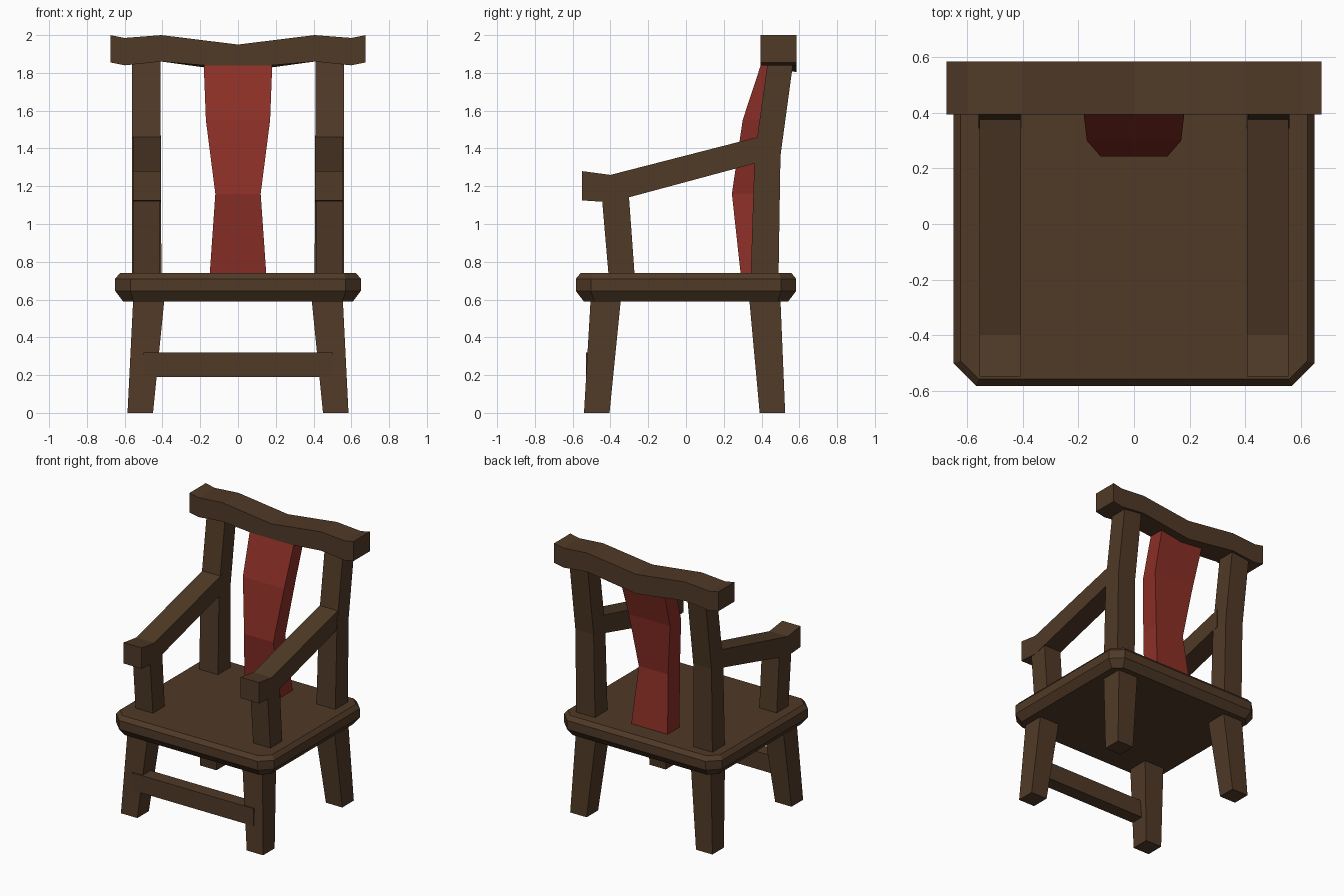
import bpy
import bmesh

cube = bpy.data.objects.get("Cube")
if cube:
    bpy.data.objects.remove(cube, do_unlink=True)


def material(name, rgb):
    mat = bpy.data.materials.new(name)
    mat.use_nodes = True
    mat.diffuse_color = (*rgb, 1)
    mat.node_tree.nodes["Principled BSDF"].inputs["Base Color"].default_value = (*rgb, 1)
    return mat


wood = material("dark brown wood", (0.080, 0.042, 0.020))
red = material("deep red", (0.262, 0.029, 0.020))


def loft(name, rings, mat):
    """Skin a row of equal rings of points and cap both ends."""
    bm = bmesh.new()
    loops = [[bm.verts.new(p) for p in ring] for ring in rings]
    n = len(loops[0])
    for a, b in zip(loops, loops[1:]):
        for i in range(n):
            j = (i + 1) % n
            bm.faces.new((a[i], a[j], b[j], b[i]))
    bm.faces.new(loops[0])
    bm.faces.new(loops[-1])
    bmesh.ops.recalc_face_normals(bm, faces=bm.faces)
    mesh = bpy.data.meshes.new(name)
    bm.to_mesh(mesh)
    bm.free()
    mesh.materials.append(mat)
    obj = bpy.data.objects.new(name, mesh)
    bpy.context.collection.objects.link(obj)
    return obj


def level(x0, x1, y0, y1, z):
    """Horizontal rectangle."""
    return [(x0, y0, z), (x1, y0, z), (x1, y1, z), (x0, y1, z)]


def pair(name, rings, mat):
    """Build a part on the left and its mirror on the right."""
    loft("left_" + name, rings, mat)
    loft("right_" + name, [[(-x, y, z) for x, y, z in r] for r in rings], mat)


# Seat: slab with cut corners and bevelled rims
def seat_ring(inset, z):
    hx, hy, cut = 0.65 - inset, 0.583 - inset, 0.08 - 0.58 * inset
    quarter = [(hx, hy - cut), (hx - cut, hy)]
    pts = quarter + [(-x, y) for x, y in reversed(quarter)]
    pts += [(-x, -y) for x, y in pts]
    return [(x, y, z) for x, y in pts]


loft("seat", [seat_ring(0.042, 0.59), seat_ring(0, 0.645),
              seat_ring(0, 0.71), seat_ring(0.025, 0.74)], wood)

# Splayed, tapering legs
pair("front_leg", [level(0.45, 0.585, -0.54, -0.405, 0),
                   level(0.39, 0.555, -0.505, -0.345, 0.60)], wood)
pair("back_leg", [level(0.45, 0.585, 0.39, 0.525, 0),
                  level(0.39, 0.555, 0.335, 0.50, 0.60)], wood)

# Front stretcher
loft("front_stretcher", [level(-0.5, 0.5, -0.53, -0.43, 0.19),
                         level(-0.5, 0.5, -0.53, -0.43, 0.32)], wood)

# Back posts, kinked backwards at the arm joint
pair("back_post", [level(0.405, 0.56, 0.343, 0.49, 0.73),
                   level(0.41, 0.56, 0.363, 0.50, 1.36),
                   level(0.41, 0.56, 0.433, 0.568, 1.86)], wood)

# Arm supports and sloping arms
pair("arm_support", [level(0.412, 0.555, -0.41, -0.272, 0.73),
                     level(0.412, 0.555, -0.447, -0.303, 1.16)], wood)
arm = [(-0.55, 1.125, 1.28), (-0.40, 1.115, 1.26), (0.41, 1.333, 1.468)]
pair("arm", [[(0.407, y, low), (0.557, y, low), (0.557, y, top), (0.407, y, top)]
             for y, low, top in arm], wood)

# Wavy top rail
half = [(0.675, 1.855, 2.0), (0.60, 1.84, 1.985), (0.405, 1.86, 2.0)]
rail = [(-x, a, b) for x, a, b in half] + [(0, 1.825, 1.95)] + half[::-1]
loft("top_rail", [[(x, 0.395, low), (x, 0.585, low - (0.02 if x == 0 else 0)),
                   (x, 0.585, top), (x, 0.395, top)] for x, low, top in rail], wood)

# Red back splat, waisted and curved
splat = [(0.15, 0.29, 0.14, 0.73), (0.12, 0.243, 0.14, 1.16),
         (0.17, 0.30, 0.13, 1.55), (0.182, 0.402, 0.12, 1.86)]
loft("back_splat", [level(-w, w, y, y + d, z) for w, y, d, z in splat], red)
